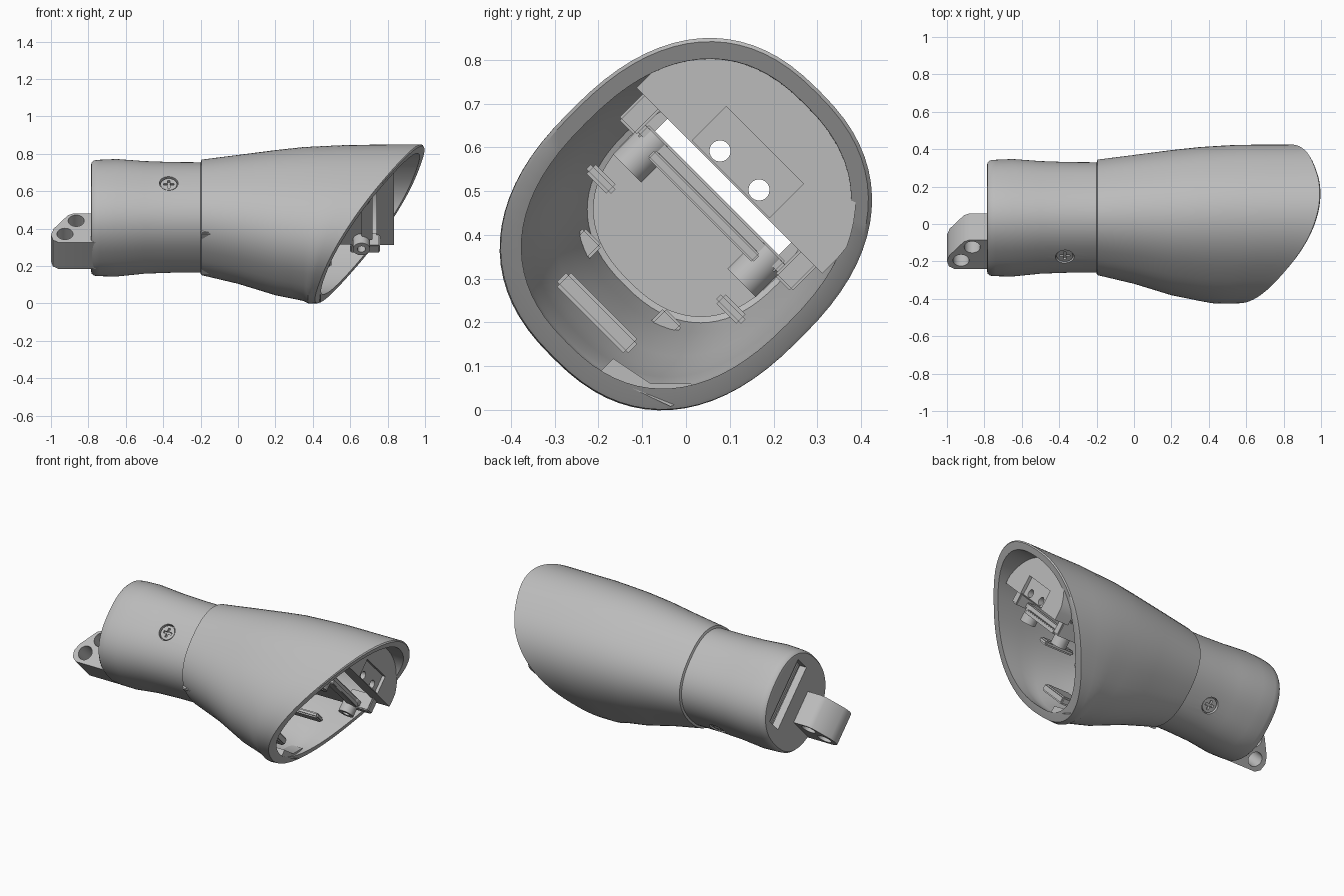
import bpy, bmesh, math
from mathutils import Vector, Matrix

if "Cube" in bpy.data.objects:
    bpy.data.objects.remove(bpy.data.objects["Cube"], do_unlink=True)

grey = bpy.data.materials.new("matte_grey")
grey.use_nodes = True
COLOUR = (0.5, 0.5, 0.5, 1)
grey.diffuse_color = COLOUR
grey.node_tree.nodes["Principled BSDF"].inputs["Base Color"].default_value = COLOUR

# Local frame: x along the housing, u across it, v towards its crown; rolled about x
ROLL = Matrix.Translation((0, 0, 0.425)) @ Matrix.Rotation(-math.pi / 4, 4, "X")
SEG = 72


def finish(bm, name, smooth=True):
    bmesh.ops.recalc_face_normals(bm, faces=bm.faces)
    me = bpy.data.meshes.new(name)
    bm.to_mesh(me)
    bm.free()
    me.materials.append(grey)
    ob = bpy.data.objects.new(name, me)
    bpy.context.collection.objects.link(ob)
    ob.matrix_world = ROLL
    return shade(ob) if smooth else ob


def shade(ob):
    bpy.ops.object.select_all(action="DESELECT")
    ob.select_set(True)
    bpy.context.view_layer.objects.active = ob
    bpy.ops.object.shade_smooth_by_angle(angle=math.radians(35))
    return ob


def cut(ob, cutter):
    bpy.context.view_layer.objects.active = ob
    mod = ob.modifiers.new("cut", "BOOLEAN")
    mod.operation, mod.object, mod.solver = "DIFFERENCE", cutter, "EXACT"
    bpy.ops.object.modifier_apply(modifier=mod.name)
    bpy.data.objects.remove(cutter, do_unlink=True)
    shade(ob)


def loft(name, rings):
    bm = bmesh.new()
    loops = [[bm.verts.new(p) for p in ring] for ring in rings]
    n = len(loops[0])
    for a, b in zip(loops, loops[1:]):
        for i in range(n):
            bm.faces.new((a[i], a[(i + 1) % n], b[(i + 1) % n], b[i]))
    bm.faces.new(loops[0])
    bm.faces.new(loops[-1])
    return finish(bm, name)


def prism(name, profile, x0, x1):
    return loft(name, [[(x, u, v) for u, v in profile] for x in (x0, x1)])


def box(name, x, u, v, bevel=0.0):
    bm = bmesh.new()
    bmesh.ops.create_cube(bm, size=1)
    lo, hi = Vector((x[0], u[0], v[0])), Vector((x[1], u[1], v[1]))
    for p in bm.verts:
        p.co = Vector([a + (b - a) * (c + 0.5) for a, b, c in zip(lo, hi, p.co)])
    if bevel:
        bmesh.ops.bevel(bm, geom=bm.edges[:], offset=bevel, segments=2, affect="EDGES")
    return finish(bm, name)


def cylinder(name, centre, radius, depth, axis):
    bm = bmesh.new()
    bmesh.ops.create_cone(bm, cap_ends=True, segments=32, radius1=radius,
                          radius2=radius, depth=depth)
    turn = Vector((0, 0, 1)).rotation_difference(Vector(axis)).to_matrix().to_4x4()
    bm.transform(Matrix.Translation(centre) @ turn)
    return finish(bm, name)


# Cross-section along x: half width, half height, height of centre
STATIONS = [(-0.78, 0.29, 0.295, 0.045), (-0.65, 0.295, 0.298, 0.047),
            (-0.5, 0.283, 0.285, 0.05), (-0.35, 0.278, 0.28, 0.05),
            (-0.2, 0.277, 0.279, 0.05), (-0.195, 0.29, 0.293, 0.05),
            (0, 0.315, 0.335, 0.035), (0.2, 0.345, 0.387, 0.01),
            (0.35, 0.36, 0.415, 0), (0.5, 0.37, 0.43, -0.002), (1, 0.37, 0.43, 0.004)]


def section(x, inset=0.0):
    for s, t in zip(STATIONS, STATIONS[1:]):
        if x <= t[0]:
            break
    f = min(1, max(0, (x - s[0]) / (t[0] - s[0])))
    a, b, c = (p + (q - p) * f for p, q in zip(s[1:], t[1:]))
    pts = []
    for i in range(SEG):
        w = 2 * math.pi * i / SEG
        cu, cv = math.cos(w), math.sin(w)
        e = 2 / 2.4
        pts.append(((a - inset) * math.copysign(abs(cu) ** e, cu),
                    c + (b - inset) * math.copysign(abs(cv) ** e, cv)))
    return pts


def ring(x, inset=0.0):
    return [(x, u, v) for u, v in section(x, inset)]


def mouth_ring(t, inset=0.0):
    # rings swing gradually from upright to the slanted mouth plane
    start = 0.35
    return [(start + (0.707 + 0.622 * v - 0.269 * u - start) * t, u, v)
            for u, v in section(start + 0.4 * t, inset)]


# Hollow housing: outside, rim, then inside back to the tail wall
WALL = 0.045
body_x = [-0.74, -0.65, -0.5, -0.35, -0.2, -0.195, -0.1, 0, 0.1, 0.2, 0.28]
steps = [0, 0.2, 0.4, 0.6, 0.8, 1]
outer = [ring(-0.787, 0.03), ring(-0.783, 0.012), ring(-0.77, 0.002)]
outer += [ring(x) for x in body_x] + [mouth_ring(t) for t in steps[:-1]]
outer += [mouth_ring(0.985), mouth_ring(1, 0.008)]
inner = [mouth_ring(t, WALL) for t in reversed(steps)]
inner += [ring(x, WALL) for x in reversed(body_x)]
housing = loft("housing", outer + inner)
cut(housing, box("cutter", (-0.9, -0.7), (-0.2, 0.2), (0.1, 0.215)))

# Recessed cross-head screws on both flanks
for side, label in ((-1, "front"), (1, "rear")):
    at = (-0.37, side * 0.28, 0.03)
    cut(housing, cylinder("cutter", at, 0.05, 0.06, (0, 1, 0)))
    head = cylinder(label + "_screw", (-0.37, side * 0.255, 0.03), 0.044, 0.03, (0, 1, 0))
    for du, dv in ((0.028, 0.007), (0.007, 0.028)):
        cut(head, box("cutter", (-0.37 - du, -0.37 + du),
                      (side * 0.265 - 0.01, side * 0.265 + 0.01), (0.03 - dv, 0.03 + dv)))

# Tail lug with two cross holes
bm = bmesh.new()
outline = [(-0.76, -0.02), (-0.88, -0.02), (-0.91, -0.035), (-0.985, -0.135),
           (-1, -0.18), (-0.99, -0.22), (-0.96, -0.24), (-0.76, -0.24)]
face = bm.faces.new([bm.verts.new((x, -0.1, v)) for x, v in outline])
grown = bmesh.ops.extrude_face_region(bm, geom=[face])["geom"]
bmesh.ops.translate(bm, vec=(0, 0.2, 0),
                    verts=[g for g in grown if isinstance(g, bmesh.types.BMVert)])
lug = finish(bm, "tail_lug")
for x, v in ((-0.865, -0.075), (-0.925, -0.175)):
    cut(lug, cylinder("cutter", (x, 0, v), 0.043, 0.4, (0, 1, 0)))

# Crown block inside the mouth, with a recessed panel and two holes
profile = [(max(-0.3, min(0.3, u)), max(0.14, v)) for u, v in section(0.7, WALL - 0.01)
           if v > 0.1]
block = prism("crown_block", profile, 0.74, 0.835)
cut(block, box("cutter", (0.815, 0.9), (-0.125, 0.125), (0.145, 0.255)))
for u in (-0.063, 0.063):
    cut(block, cylinder("cutter", (0.78, u, 0.173), 0.024, 0.4, (1, 0, 0)))

# Inner tray along the housing
box("tray", (-0.72, 0.7), (-0.225, 0.225), (0.065, 0.1), 0.006)
box("tray_lip", (0.66, 0.72), (-0.17, 0.17), (0.045, 0.07), 0.004)

# Paired tray bosses, brackets, pegs and clips
for side, label in ((-1, "front"), (1, "rear")):
    def span(a, b):
        return tuple(sorted((side * a, side * b)))
    boss = cylinder(label + "_boss", (0.66, side * 0.185, 0.045), 0.046, 0.1, (0, 0, 1))
    cut(boss, cylinder("cutter", (0.66, side * 0.185, 0), 0.022, 0.1, (0, 0, 1)))
    box(label + "_bracket", (0.6, 0.76), span(0.225, 0.28), (0.06, 0.16), 0.006)
    box(label + "_peg", (0.3, 0.5), span(0.17, 0.25), (-0.08, -0.05), 0.008)
    box(label + "_clip", (-0.2, -0.1), span(0.1, 0.16), (-0.23, -0.17), 0.006)

# Lower catch near the bottom of the mouth
box("lower_catch", (0.25, 0.42), (-0.115, 0.115), (-0.31, -0.265), 0.008)
prism("lower_ledge", [(0.1, -0.38), (0.1, -0.335), (0.2, -0.315), (0.265, -0.25),
                      (0.3, -0.25), (0.27, -0.32)], 0.36, 0.44)
